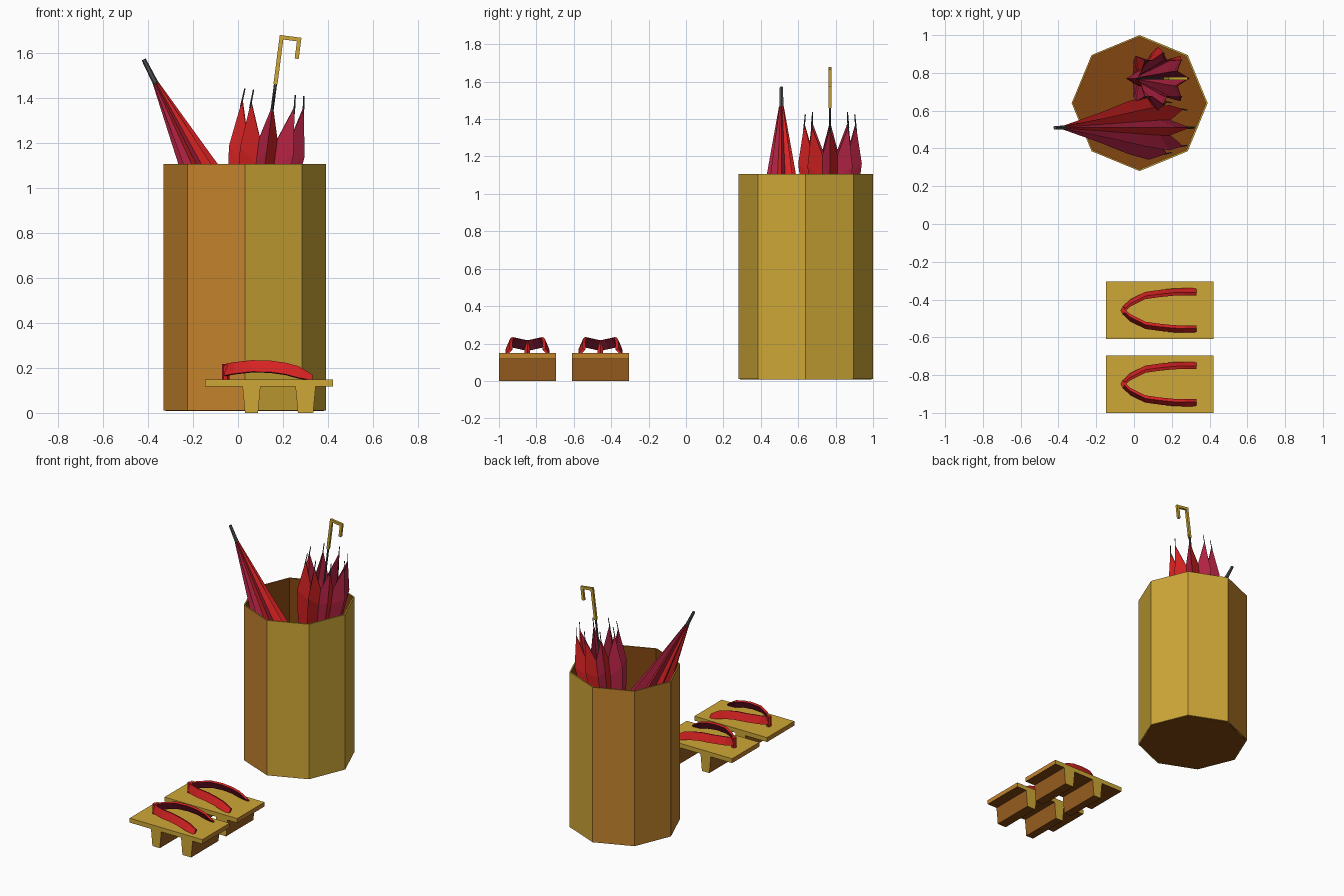
import bpy, bmesh, math
from mathutils import Vector, Matrix

if "Cube" in bpy.data.objects:
    bpy.data.objects.remove(bpy.data.objects["Cube"])


def mat(name, r, g, b):
    m = bpy.data.materials.new(name)
    lin = [((c / 255 + 0.055) / 1.055) ** 2.4 if c > 10 else c / 255 / 12.92 for c in (r, g, b)]
    m.diffuse_color = (*lin, 1)
    m.use_nodes = True
    m.node_tree.nodes["Principled BSDF"].inputs["Base Color"].default_value = m.diffuse_color
    return m


YELLOW = mat("yellow wood", 206, 167, 55)
ORANGE = mat("orange wood", 194, 131, 44)
BROWN = mat("brown wood", 152, 94, 32)
DARK = mat("dark wood", 130, 70, 16)
RED = mat("red fabric", 214, 34, 34)
CRIMSON = mat("crimson fabric", 176, 34, 66)
MAROON = mat("maroon fabric", 120, 22, 44)
METAL = mat("grey metal", 80, 80, 82)


def make(name, verts, faces, mats, rule=None, matrix=None, recalc=True):
    """Mesh object; rule(face) picks the material slot."""
    bm = bmesh.new()
    vs = [bm.verts.new(v) for v in verts]
    for f in faces:
        bm.faces.new([vs[i] for i in f])
    if recalc:
        bmesh.ops.recalc_face_normals(bm, faces=bm.faces[:])
    bm.normal_update()
    if rule:
        for f in bm.faces:
            f.material_index = rule(f)
    me = bpy.data.meshes.new(name)
    bm.to_mesh(me)
    bm.free()
    for m in mats:
        me.materials.append(m)
    ob = bpy.data.objects.new(name, me)
    bpy.context.collection.objects.link(ob)
    if matrix:
        ob.matrix_world = matrix
    return ob


def loft(rings, caps=True, closed=False):
    """Vertices and faces joining equal rings of points."""
    n, m = len(rings[0]), len(rings)
    verts = [p for r in rings for p in r]
    faces = []
    for j in range(m if closed else m - 1):
        k = (j + 1) % m
        for i in range(n):
            a = (i + 1) % n
            faces.append((j * n + i, j * n + a, k * n + a, k * n + i))
    if caps and not closed:
        faces += [tuple(range(n)), tuple(range((m - 1) * n, m * n))]
    return verts, faces


def circle(r, z, n=8, cx=0, cy=0):
    return [(cx + r * math.cos(i * math.tau / n), cy + r * math.sin(i * math.tau / n), z) for i in range(n)]


# Octagonal stand: two-tone outside, dark inside
CX, CY = 0.03, 0.64


def stand_rule(f):
    c = f.calc_center_median()
    if abs(f.normal.z) < 0.5 and f.normal.dot(Vector((c.x - CX, c.y - CY, 0))) < 0:
        return 2
    return 1 if c.x < CX else 0


tube = [circle(r, z, 8, CX, CY) for r, z in ((0.36, 0.01), (0.36, 1.105), (0.35, 1.105), (0.35, 0.01))]
make("stand_wall", *loft(tube, closed=True), [YELLOW, ORANGE, DARK], stand_rule)
make("stand_floor", *loft([circle(0.352, 0.008, 8, CX, CY), circle(0.352, 0.03, 8, CX, CY)]), [DARK])


# Folded umbrella, local z runs from canopy apex to handle
def umbrella(name, matrix):
    rib = [(0, 0.013), (0.42, 0.08), (0.75, 0.14), (0.99, 0.17), (1.2, 0.138)]
    dip = [(0, 0.010), (0.42, 0.052), (0.75, 0.088), (0.93, 0.105), (1.05, 0.105)]
    rings = []
    for a, b in zip(rib, dip):
        ring = []
        for i in range(16):
            t, r = b if i % 2 else a
            ang = i * math.tau / 16
            ring.append((r * math.cos(ang), r * math.sin(ang), t))
        rings.append(ring)
    verts, faces = loft(rings, caps=False)
    bm_rule = lambda f: f.index % 2
    # each pleat is red on one side of the rib and crimson on the other
    canopy = make(name + "_canopy", verts, faces, [RED, CRIMSON, CRIMSON], matrix=matrix, recalc=False)
    for p in canopy.data.polygons:
        p.material_index = p.index % 2
    s = canopy.modifiers.new("lining", "SOLIDIFY")
    s.thickness = 0.004
    s.offset = -1
    s.material_offset = 1
    # metal shaft and ferrule
    make(name + "_shaft", *loft([circle(0.007, 0, 6), circle(0.007, 1.3, 6)]), [METAL], matrix=matrix)
    make(name + "_ferrule", *loft([circle(0.010, -0.115, 6), circle(0.013, 0.01, 6)]), [METAL], matrix=matrix)
    # rib ends
    verts, faces = [], []
    for i in range(8):
        a = i * math.tau / 8
        c, sn = math.cos(a), math.sin(a)
        v, f = loft([circle(0.004, 1.17, 4, 0.140 * c, 0.140 * sn), circle(0.003, 1.255, 4, 0.132 * c, 0.132 * sn)])
        faces += [tuple(k + len(verts) for k in q) for q in f]
        verts += v
    make(name + "_rib_ends", verts, faces, [METAL], matrix=matrix)
    # square hooked handle: mitred sweep in the local xz plane
    outer = [(-0.009, 1.29), (-0.009, 1.51), (0.088, 1.51), (0.088, 1.415)]
    inner = [(0.009, 1.29), (0.009, 1.492), (0.070, 1.492), (0.070, 1.415)]
    rings = [[(o[0], -0.008, o[1]), (o[0], 0.008, o[1]), (q[0], 0.008, q[1]), (q[0], -0.008, q[1])]
             for o, q in zip(outer, inner)]
    make(name + "_handle", *loft(rings), [YELLOW], matrix=matrix)


umbrella("upright_umbrella", Matrix.Translation((0.0, 0.77, 0.18)) @ Matrix.Rotation(math.atan(0.13), 4, "Y"))
umbrella("leaning_umbrella", Matrix.Translation((-0.367, 0.51, 1.467)) @ Matrix.Rotation(math.pi - 0.467, 4, "Y"))


# Wooden sandals
def wood_rule(side):
    def rule(f):
        if f.normal.z < -0.7:
            return 3
        if abs(f.normal.x) > 0.7:
            return side
        return 0
    return rule


def block(name, x0, x1, z0, z1, y, taper, side):
    h = 0.1525
    rings = [[(x0 + t, y - h, z), (x1 - t, y - h, z), (x1 - t, y + h, z), (x0 + t, y + h, z)]
             for z, t in ((z0, taper), (z1, 0))]
    make(name, *loft(rings), [YELLOW, ORANGE, BROWN, DARK], wood_rule(side))


def sandal(name, y):
    block(name + "_sole", -0.147, 0.421, 0.118, 0.149, y, 0, 1)
    block(name + "_front_tooth", 0.02, 0.10, 0, 0.118, y, 0.011, 2)
    block(name + "_back_tooth", 0.255, 0.345, 0, 0.118, y, 0.011, 2)
    # toe post
    make(name + "_toe_post", *loft([circle(0.017, 0.145, 6, -0.055, y), circle(0.017, 0.218, 6, -0.055, y)]), [RED])
    # strap halves: slanted band swept along an arch
    path = [(-0.06, 0.004, 0.192), (-0.02, 0.042, 0.200), (0.06, 0.082, 0.209), (0.14, 0.093, 0.208),
            (0.21, 0.100, 0.198), (0.27, 0.102, 0.182), (0.33, 0.102, 0.158)]
    band = [(0.016, -0.026), (-0.006, 0.025), (-0.022, 0.020), (0.002, -0.030)]
    for side, s in (("left", 1), ("right", -1)):
        rings = []
        for i, p in enumerate(path):
            k = 0.5 if i == len(path) - 1 else 1
            rings.append([(p[0], y + s * (p[1] + dy), p[2] + k * dz) for dy, dz in band])
        make(f"{name}_{side}_strap", *loft(rings), [RED, MAROON],
             lambda f: 1 if f.normal.y * s < -0.3 and f.normal.z < 0.3 or f.normal.z < -0.6 else 0)


sandal("left_sandal", -0.4575)
sandal("right_sandal", -0.8475)
